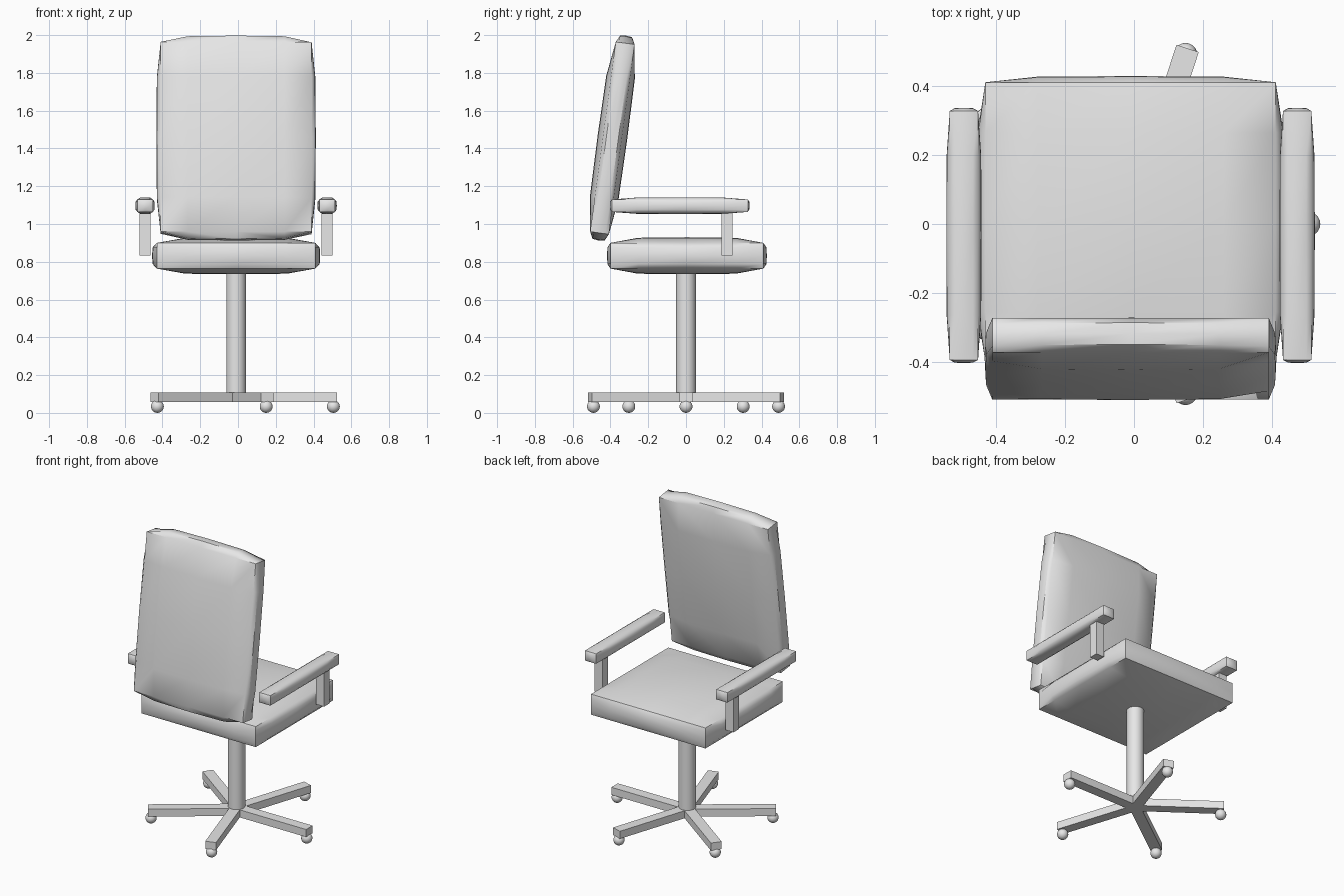
import bpy, bmesh, math
from mathutils import Matrix, Vector

if "Cube" in bpy.data.objects:
    bpy.data.objects.remove(bpy.data.objects["Cube"])

CX = -0.01  # centre line of the chair
grey = bpy.data.materials.new("light grey")
grey.diffuse_color = (0.8, 0.8, 0.8, 1)
grey.use_nodes = True
grey.node_tree.nodes["Principled BSDF"].inputs["Base Color"].default_value = grey.diffuse_color


def finish(bm, name, smooth=None):
    bmesh.ops.recalc_face_normals(bm, faces=bm.faces)
    mesh = bpy.data.meshes.new(name)
    bm.to_mesh(mesh)
    bm.free()
    mesh.materials.append(grey)
    obj = bpy.data.objects.new(name, mesh)
    bpy.context.collection.objects.link(obj)
    if smooth:
        bpy.ops.object.select_all(action='DESELECT')
        obj.select_set(True)
        bpy.context.view_layer.objects.active = obj
        bpy.ops.object.shade_smooth_by_angle(angle=math.radians(smooth))
    return obj


def box(name, center, size, turn=0.0, pivot=(0, 0, 0)):
    """Plain box, turned about a vertical axis through the pivot."""
    bm = bmesh.new()
    bmesh.ops.create_cube(bm, size=1)
    m = (Matrix.Translation(pivot) @ Matrix.Rotation(turn, 4, 'Z')
         @ Matrix.Translation(center) @ Matrix.Diagonal((*size, 1)))
    bmesh.ops.transform(bm, matrix=m, verts=bm.verts)
    return finish(bm, name)


def cushion(name, center, half, bulge, tilt=0.0, smooth=40):
    """Box with straight edges whose six faces swell outwards."""
    steps = (-1, -0.64, 0, 0.64, 1)
    swell = {1: 0.0, 0.64: 0.9, 0: 1.0}
    bm = bmesh.new()
    for axis in range(3):
        a, b = (axis + 1) % 3, (axis + 2) % 3
        for side in (-1, 1):
            grid = []
            for u in steps:
                row = []
                for v in steps:
                    p = Vector()
                    p[a], p[b] = u * half[a], v * half[b]
                    p[axis] = side * (half[axis] + bulge[axis] * swell[abs(u)] * swell[abs(v)])
                    row.append(bm.verts.new(p))
                grid.append(row)
            for i in range(4):
                for j in range(4):
                    bm.faces.new((grid[i][j], grid[i + 1][j], grid[i + 1][j + 1], grid[i][j + 1]))
    bmesh.ops.remove_doubles(bm, verts=bm.verts, dist=1e-5)
    m = Matrix.Translation(center) @ Matrix.Rotation(tilt, 4, 'X')
    bmesh.ops.transform(bm, matrix=m, verts=bm.verts)
    return finish(bm, name, smooth)


# Upholstery
cushion("seat", (CX, 0.005, 0.832), (0.42, 0.405, 0.068), (0.025, 0.018, 0.03))
cushion("backrest", (CX, -0.39, 1.455), (0.40, 0.05, 0.507), (0.022, 0.029, 0.04),
        tilt=-math.radians(7.7))

# Arms
for side, label in ((-1, "left"), (1, "right")):
    x = CX + side * 0.482
    cushion(label + "_armrest", (x, -0.033, 1.097), (0.041, 0.36, 0.033), (0.010, 0.009, 0.011))
    box(label + "_arm_post", (x, 0.216, 0.95), (0.058, 0.058, 0.235))

# Column
bm = bmesh.new()
bmesh.ops.create_cone(bm, cap_ends=True, segments=32, radius1=0.052, radius2=0.052, depth=0.68,
                      matrix=Matrix.Translation((CX, 0, 0.415)))
finish(bm, "column", 40)

# Five-legged base with ball casters
for k in range(5):
    angle = math.radians(72 * k)
    box(f"base_leg_{k + 1}", (0.267, 0, 0.083), (0.534, 0.068, 0.05), angle, (CX, 0, 0))
    bm = bmesh.new()
    bmesh.ops.create_uvsphere(bm, u_segments=20, v_segments=12, radius=0.034, matrix=Matrix.Translation(
        (CX + 0.515 * math.cos(angle), 0.515 * math.sin(angle), 0.034)))
    finish(bm, f"caster_{k + 1}", 40)
